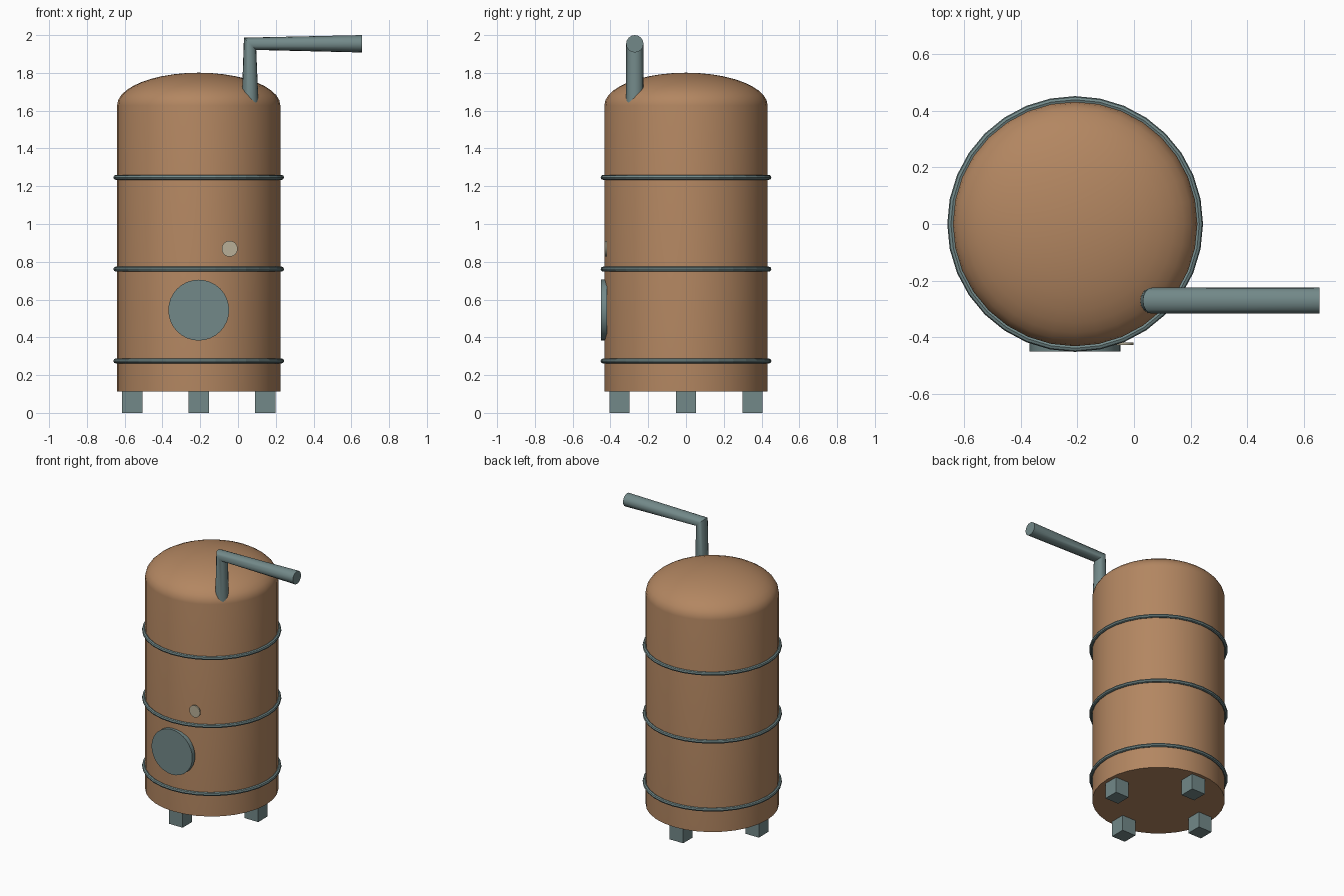
import bpy, bmesh, math
from mathutils import Matrix

if "Cube" in bpy.data.objects:
    bpy.data.objects.remove(bpy.data.objects["Cube"])

CX, R = -0.208, 0.432          # tank axis and radius
Z0, Z1, DOME = 0.112, 1.628, 0.173


def material(name, rgb):
    m = bpy.data.materials.new(name)
    m.diffuse_color = (*rgb, 1)
    m.use_nodes = True
    m.node_tree.nodes["Principled BSDF"].inputs["Base Color"].default_value = m.diffuse_color
    return m


copper = material("copper", (0.45, 0.24, 0.12))
steel = material("steel", (0.17, 0.25, 0.25))
ivory = material("ivory", (0.48, 0.43, 0.31))


def finish(ob, name, mat, smooth=True):
    ob.name = name
    ob.data.materials.append(mat)
    if smooth:
        bpy.ops.object.select_all(action='DESELECT')
        bpy.context.view_layer.objects.active = ob
        ob.select_set(True)
        bpy.ops.object.shade_smooth_by_angle(angle=math.radians(35))
    return ob


# Tank: lathed profile with a flattened elliptical dome
profile = [(0, Z0), (R, Z0)]
for i in range(11):
    a = math.pi / 2 * i / 10
    profile.append((R * math.cos(a), Z1 + DOME * math.sin(a)))
bm = bmesh.new()
verts = [bm.verts.new((r, 0, z)) for r, z in profile]
edges = [bm.edges.new(p) for p in zip(verts, verts[1:])]
bmesh.ops.spin(bm, geom=verts + edges, cent=(0, 0, 0), axis=(0, 0, 1),
               angle=2 * math.pi, steps=32)
bmesh.ops.remove_doubles(bm, verts=bm.verts, dist=1e-4)
bmesh.ops.recalc_face_normals(bm, faces=bm.faces)
mesh = bpy.data.meshes.new("tank")
bm.to_mesh(mesh)
bm.free()
tank = bpy.data.objects.new("tank", mesh)
tank.location.x = CX
bpy.context.collection.objects.link(tank)
finish(tank, "tank", copper)

# Hoops around the tank
for i, z in enumerate((0.275, 0.761, 1.247)):
    bpy.ops.mesh.primitive_torus_add(location=(CX, 0, z), major_radius=0.439,
                                     minor_radius=0.013, major_segments=32,
                                     minor_segments=8)
    finish(bpy.context.object, f"hoop_{i + 1}", steel, smooth=False)


# Front discs: access hatch and gauge
def disc(name, x, z, r, y_front, y_back, mat):
    bpy.ops.mesh.primitive_cylinder_add(
        vertices=32, radius=r, depth=y_back - y_front,
        location=(x, (y_front + y_back) / 2, z), rotation=(math.pi / 2, 0, 0))
    finish(bpy.context.object, name, mat)


disc("hatch", CX, 0.544, 0.161, -0.45, -0.418, steel)
disc("gauge", -0.044, 0.869, 0.042, -0.428, -0.418, ivory)

# Four feet under the tank
for i in range(4):
    a = i * math.pi / 2
    bpy.ops.mesh.primitive_cube_add(
        size=1, location=(CX + 0.352 * math.cos(a), 0.352 * math.sin(a), 0.058))
    foot = bpy.context.object
    foot.data.transform(Matrix.Diagonal((0.107, 0.107, 0.116, 1)))
    finish(foot, f"foot_{i + 1}", steel, smooth=False)

# Outlet pipe: swept polyline with an elbow
cu = bpy.data.curves.new("outlet_pipe", 'CURVE')
cu.dimensions = '3D'
cu.bevel_depth = 0.046
cu.bevel_resolution = 6
cu.use_fill_caps = True
path = cu.splines.new('POLY')
path.points.add(2)
for p, (x, z) in zip(path.points, ((0.064, 1.6), (0.064, 1.954), (0.656, 1.954))):
    p.co = (x, -0.271, z, 1)
pipe = bpy.data.objects.new("outlet_pipe", cu)
bpy.context.collection.objects.link(pipe)
bpy.ops.object.select_all(action='DESELECT')
bpy.context.view_layer.objects.active = pipe
pipe.select_set(True)
bpy.ops.object.convert(target='MESH')
finish(bpy.context.object, "outlet_pipe", steel)
